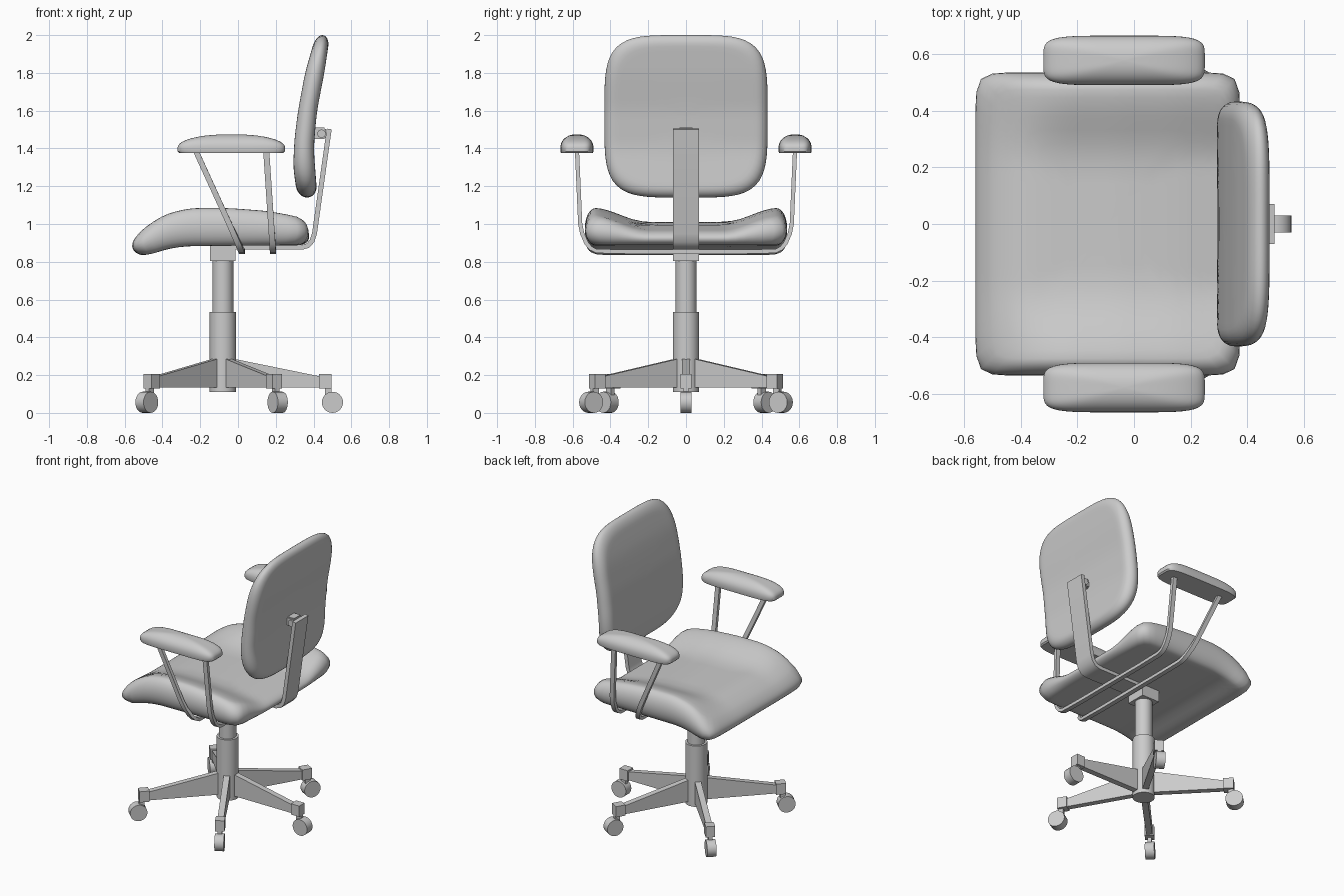
import bpy, bmesh
from math import sin, cos, pi, radians
from mathutils import Vector, Matrix

if "Cube" in bpy.data.objects:
    bpy.data.objects.remove(bpy.data.objects["Cube"])


def make(name, bm, smooth=None):
    bmesh.ops.recalc_face_normals(bm, faces=bm.faces)
    me = bpy.data.meshes.new(name)
    bm.to_mesh(me)
    bm.free()
    ob = bpy.data.objects.new(name, me)
    bpy.context.collection.objects.link(ob)
    if smooth:
        bpy.ops.object.select_all(action='DESELECT')
        ob.select_set(True)
        bpy.context.view_layer.objects.active = ob
        bpy.ops.object.shade_smooth_by_angle(angle=radians(smooth))
    return ob


def curve(table, t):
    """Piecewise table lookup, averaged over a window for smoothness."""
    def lin(v):
        v = min(max(v, table[0][0]), table[-1][0])
        for (a, p), (b, q) in zip(table, table[1:]):
            if v <= b:
                return p + (q - p) * (v - a) / (b - a)
    return sum(lin(t + k * 0.015) for k in range(-3, 4)) / 7


def step(a, b, t):
    t = min(max((t - a) / (b - a), 0), 1)
    return t * t * (3 - 2 * t)


def loft(bm, rings):
    rows = [[bm.verts.new(p) for p in r] for r in rings]
    for a, b in zip(rows, rows[1:]):
        n = len(a)
        for i in range(n):
            bm.faces.new((a[i], a[(i + 1) % n], b[(i + 1) % n], b[i]))
    bm.faces.new(rows[0][::-1])
    bm.faces.new(rows[-1])


def pillow(name, hu, hv, n, layers, place, smooth=50):
    """Stack scaled squarish outlines; place(u, v, h) puts them in space."""
    outline = []
    for i in range(96):
        c, s = cos(2 * pi * i / 96), sin(2 * pi * i / 96)
        r = (abs(c) ** n + abs(s) ** n) ** (-1 / n)
        outline.append((hu * r * c, hv * r * s))
    bm = bmesh.new()
    loft(bm, [[place(u * su, v * sv, h) for u, v in outline] for su, sv, h in layers])
    return make(name, bm, smooth)


def cushion_layers(hu, hv, r):
    """Rounded rim of radius r, then rings shrinking to the middle."""
    rim = []
    for k in range(-6, 7):
        d = r * (1 - cos(k * pi / 12))
        rim.append((1 - d / hu, 1 - d / hv, sin(k * pi / 12)))
    u, v, _ = rim[0]
    inner = [0.02, 0.15, 0.3, 0.45, 0.6, 0.7, 0.8, 0.87, 0.94]
    return ([(u * f, v * f, -1) for f in inner] + rim
            + [(u * f, v * f, 1) for f in inner[::-1]])


def box(name, lo, hi, bevel=0.0):
    bm = bmesh.new()
    lo, hi = Vector(lo), Vector(hi)
    bmesh.ops.create_cube(bm, size=1, matrix=Matrix.Translation((lo + hi) / 2)
                          @ Matrix.Diagonal((*(hi - lo), 1)))
    if bevel:
        bmesh.ops.bevel(bm, geom=bm.edges[:], offset=bevel, segments=2, affect='EDGES')
    return make(name, bm)


def cylinder(name, centre, r, length, rot=Matrix(), seg=32):
    bm = bmesh.new()
    bmesh.ops.create_cone(bm, cap_ends=True, segments=seg, radius1=r, radius2=r,
                          depth=length, matrix=Matrix.Translation(centre) @ rot)
    return make(name, bm, 40)


def ribbon(name, path, axis, width, thick):
    """Flat bar swept along a path, its width lying along axis."""
    pts, ax = [Vector(p) for p in path], Vector(axis)
    rings = []
    for i, p in enumerate(pts):
        t = pts[min(i + 1, len(pts) - 1)] - pts[max(i - 1, 0)]
        nrm = ax.cross(t).normalized() * thick / 2
        w = ax * width / 2
        rings.append([p + w + nrm, p - w + nrm, p - w - nrm, p + w - nrm])
    bm = bmesh.new()
    loft(bm, rings)
    return make(name, bm, 35)


# Seat: waterfall front edge and raised side bolsters
SEAT_TOP = [(-.56, .93), (-.47, 1.0), (-.38, 1.055), (-.25, 1.085),
            (-.05, 1.085), (.15, 1.07), (.38, 1.03)]
SEAT_LOW = [(-.56, .835), (-.47, .835), (-.38, .868), (-.28, .883), (.38, .888)]


def seat_place(u, v, h):
    x = u - 0.0925
    top = curve(SEAT_TOP, x)
    drop = 0.065 * step(-.56, -.2, x) + 0.01
    top -= drop * (1 - step(0.2, 0.49, abs(v)))
    low = curve(SEAT_LOW, x)
    return x, v, (top + low) / 2 + h * (top - low) / 2


pillow("seat", .4675, .535, 16, cushion_layers(.4675, .535, .06), seat_place)

# Backrest: leaning, gently curved pad
BACK_FRONT = [(1.14, .315), (1.3, .292), (1.45, .299), (1.6, .318), (1.8, .355), (2.0, .412)]
BACK_REAR = [(1.14, .42), (1.25, .412), (1.4, .40), (1.6, .418), (1.8, .457), (2.0, .487)]


def back_place(u, v, h):
    z = v + 1.57
    f, r = curve(BACK_FRONT, z), curve(BACK_REAR, z)
    return (f + r) / 2 + h * (r - f) / 2, u, z


pillow("backrest", .432, .43, 4.3, cushion_layers(.432, .43, .06), back_place)

# Armrest pads with flat undersides, and strap supports running under the seat
dome = [(.97, .97, 0), (1, 1, .008), (1, 1, .028)]
for k in range(1, 10):
    a = k * pi / 20
    dome.append((cos(a) ** .9, cos(a) ** .9, .028 + .07 * sin(a)))
dome.append((.03, .03, .098))
for side, s in (("left", -1), ("right", 1)):
    pillow(side + "_armrest", .285, .0875, 5, dome,
           lambda u, v, h, s=s: (u - .035, v + s * .5775, h + 1.377), 40)

half = [(.577, 1.385), (.56, 1.0), (.55, .95), (.527, .898), (.505, .872), (.475, .857), (.3, .853)]
loop = half + [(-y, z) for y, z in half[::-1]]
for name, x_top, x_low in (("front", -.22, .02), ("rear", .15, .185)):
    path = [(x_low + (x_top - x_low) * (z - .855) / .525, y, z) for y, z in loop]
    ribbon(name + "_arm_strap", path, (1, 0, 0), .032, .022)

# Back support bar, bending up from the under-seat plate
ribbon("back_support", [(-.14, 0, .877), (.34, 0, .877), (.37, 0, .885), (.392, 0, .91),
                        (.405, 0, .95), (.483, 0, 1.503)], (0, 1, 0), .14, .026)
box("back_bracket", (.39, -.04, 1.45), (.465, .04, 1.51), .006)
cylinder("bracket_pivot", (.442, 0, 1.478), .022, .1, Matrix.Rotation(pi / 2, 4, 'X'), 20)

# Gas column and seat mount
CX = -.08
box("seat_mount", (CX - .068, -.07, .805), (CX + .068, .07, .888))
cylinder("upper_column", (CX, 0, .66), .055, .32)
cylinder("lower_column", (CX, 0, .3225), .07, .425)

# Five-arm base with casters
for i, ang in enumerate((0, 60, 134, 226, 300), 1):
    rot = Matrix.Rotation(radians(ang), 4, 'Z')
    place = Matrix.Translation((CX, 0, 0)) @ rot
    bm = bmesh.new()
    loft(bm, [[(r, y, z) for r, z in ((.03, .292), (.53, .19), (.53, .135), (.03, .135))]
              for y in (-.02, .02)])
    parts = [make(f"base_leg_{i}", bm),
             box(f"leg_end_{i}", (.51, -.03, .13), (.575, .03, .205)),
             box(f"caster_stem_{i}", (.54, -.013, .07), (.575, .013, .14)),
             cylinder(f"caster_wheel_{i}", (.58, 0, .056), .056, .06,
                      Matrix.Rotation(pi / 2, 4, 'X'), 24)]
    for ob in parts:
        ob.matrix_world = place
